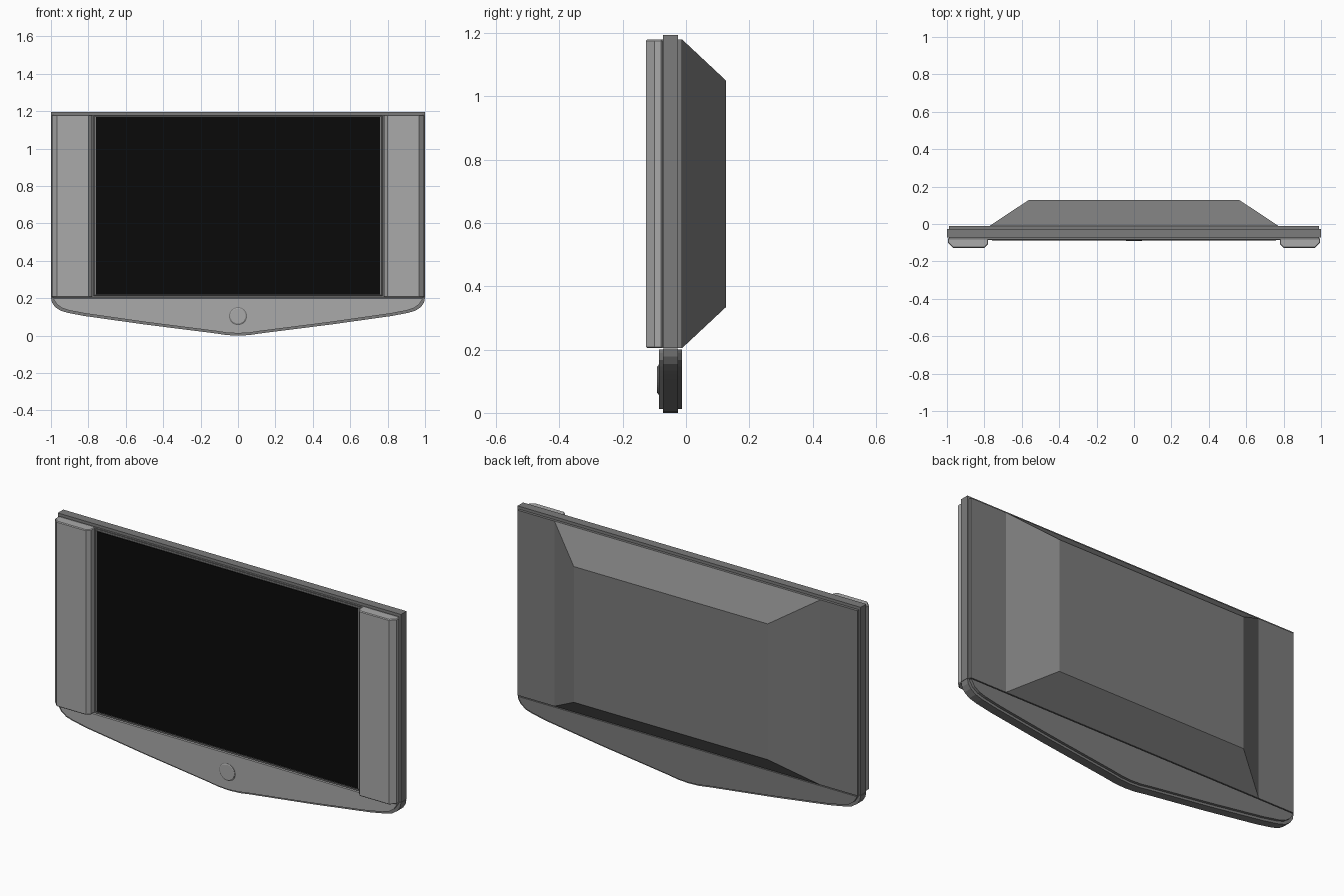
import bpy, bmesh, math

if "Cube" in bpy.data.objects:
    bpy.data.objects.remove(bpy.data.objects["Cube"], do_unlink=True)


def material(name, v):
    m = bpy.data.materials.new(name)
    m.use_nodes = True
    m.diffuse_color = (v, v, v, 1)
    m.node_tree.nodes["Principled BSDF"].inputs["Base Color"].default_value = (v, v, v, 1)
    return m


silver = material("silver", 0.40)
grey = material("mid grey", 0.20)
black = material("screen black", 0.003)


def finish(name, bm, mat, bevel=0, segments=1):
    bmesh.ops.recalc_face_normals(bm, faces=bm.faces)
    me = bpy.data.meshes.new(name)
    bm.to_mesh(me)
    bm.free()
    me.materials.append(mat)
    ob = bpy.data.objects.new(name, me)
    bpy.context.collection.objects.link(ob)
    if bevel:
        mod = ob.modifiers.new("soft edge", "BEVEL")
        mod.width, mod.segments = bevel, segments
        mod.limit_method, mod.angle_limit = "ANGLE", math.radians(50)
    return ob


def loft(name, rings, mat, bevel=0):
    """Skin a closed solid through rings of equal point count."""
    bm = bmesh.new()
    loops = [[bm.verts.new(p) for p in ring] for ring in rings]
    for a, b in zip(loops, loops[1:]):
        for i in range(len(a)):
            j = (i + 1) % len(a)
            bm.faces.new((a[i], a[j], b[j], b[i]))
    bm.faces.new(loops[0])
    bm.faces.new(loops[-1])
    return finish(name, bm, mat, bevel)


def rect(x, z0, z1, y):
    return [(-x, y, z0), (x, y, z0), (x, y, z1), (-x, y, z1)]


def slab(name, x, z0, z1, y0, y1, mat, bevel=0):
    return loft(name, [rect(x, z0, z1, y0), rect(x, z0, z1, y1)], mat, bevel)


# Cabinet: central band with slightly smaller layers in front and behind
slab("cabinet_band", 1.0, 0.205, 1.195, -0.072, -0.026, grey)
slab("front_panel", 0.99, 0.205, 1.18, -0.082, -0.07, grey)
slab("back_panel", 0.99, 0.205, 1.18, -0.028, -0.012, grey)

# Tapered housing on the back
loft("rear_housing", [rect(0.775, 0.205, 1.18, -0.012),
                      rect(0.565, 0.335, 1.05, 0.127)], grey)

# Screen with its thin frame
loft("screen_frame", [rect(0.775, 0.21, 1.178, -0.08),
                      rect(0.768, 0.217, 1.171, -0.085)], grey)
slab("screen", 0.76, 0.22, 1.168, -0.088, -0.084, black)

# Speaker columns, chamfered on the long front edges
for side, label in ((1, "left"), (-1, "right")):
    section = [(0.78, -0.075), (0.78, -0.108), (0.798, -0.127),
               (0.968, -0.127), (0.995, -0.1), (0.995, -0.075)]
    rings = [[(side * x, y, z) for x, y in section] for z in (0.205, 1.18)]
    loft(label + "_speaker", rings, silver, 0.004)


# Chin: shallow V outline with rounded outer corners
half = [(0.0, 0.0), (0.06, 0.003), (0.12, 0.012), (0.5, 0.06), (0.82, 0.105),
        (0.91, 0.122), (0.95, 0.134), (0.98, 0.155), (0.995, 0.178), (1.0, 0.203)]
outline = half + [(-x, z) for x, z in reversed(half[1:])]


def chin(name, inset, top, y0, y1, mat):
    pts = [(x * (1 - inset), min(z + inset, top)) for x, z in outline]
    pts[len(half) - 1] = (1 - inset, top)
    pts[len(half)] = (inset - 1, top)
    return loft(name, [[(x, y, z) for x, z in pts] for y in (y0, y1)], mat)


chin("chin_band", 0, 0.203, -0.072, -0.026, grey)
chin("chin_front", 0.012, 0.2, -0.086, -0.07, silver)
chin("chin_back", 0.012, 0.2, -0.028, -0.012, grey)

# Round power button with a dark surrounding groove
for name, radius, front, mat in (("button_ring", 0.048, -0.088, grey),
                                 ("button", 0.043, -0.092, silver)):
    rings = [[(r * math.cos(a * math.tau / 32), y, 0.105 + r * math.sin(a * math.tau / 32))
              for a in range(32)]
             for r, y in ((radius, -0.08), (radius, front + 0.002), (radius - 0.003, front))]
    loft(name, rings, mat)
